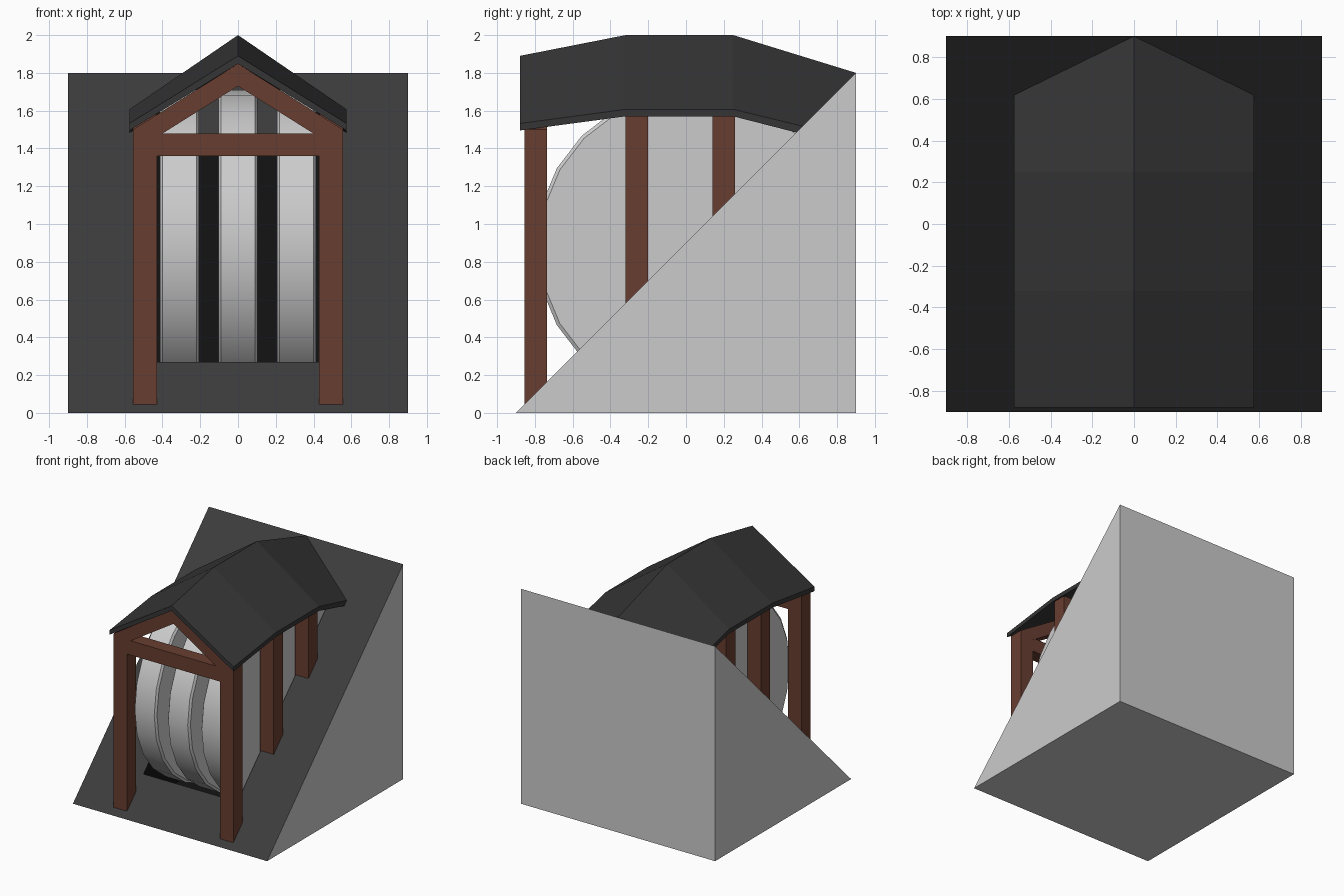
import bpy, bmesh, math

if "Cube" in bpy.data.objects:
    bpy.data.objects.remove(bpy.data.objects["Cube"])


def mat(name, rgb):
    m = bpy.data.materials.new(name)
    m.diffuse_color = (*rgb, 1)
    m.use_nodes = True
    m.node_tree.nodes["Principled BSDF"].inputs["Base Color"].default_value = m.diffuse_color
    return m


TILE = mat("dark_tile", (0.045, 0.045, 0.045))
ROOF = mat("dark_roof", (0.036, 0.036, 0.036))
VOID = mat("black_recess", (0.007, 0.007, 0.007))
WOOD = mat("brown_wood", (0.14, 0.048, 0.03))
GREY = mat("plain_grey", (0.8, 0.8, 0.8))


def finish(name, bm, mats=(), recalc=True):
    if recalc:
        bmesh.ops.recalc_face_normals(bm, faces=bm.faces)
    me = bpy.data.meshes.new(name)
    bm.to_mesh(me)
    bm.free()
    for m in mats:
        me.materials.append(m)
    ob = bpy.data.objects.new(name, me)
    bpy.context.collection.objects.link(ob)
    return ob


def loft(name, rings, mats=()):
    """Skin closed rings of points and cap both ends."""
    bm = bmesh.new()
    vs = [[bm.verts.new(p) for p in r] for r in rings]
    n = len(vs[0])
    for a, b in zip(vs, vs[1:]):
        for i in range(n):
            j = (i + 1) % n
            bm.faces.new((a[i], a[j], b[j], b[i]))
    bm.faces.new(vs[0])
    bm.faces.new(vs[-1])
    return finish(name, bm, mats)


def box(name, x0, x1, y0, y1, z0, z1, mats=()):
    ring = [(x0, y0), (x1, y0), (x1, y1), (x0, y1)]
    return loft(name, [[(x, y, z) for x, y in ring] for z in (z0, z1)], mats)


# wedge base with a dark slope and a black recess for the wheels
bm = bmesh.new()


def pair(x, y, z):
    return [bm.verts.new((s * x, y, z)) for s in (-1, 1)]


def face(vs, slot):
    bm.faces.new(vs).material_index = slot


low, top, back = pair(0.9, -0.9, 0), pair(0.9, 0.9, 1.8), pair(0.9, 0.9, 0)
recess = [pair(0.435, y, z) for y, z in
          ((-0.63, 0.27), (-0.63, 0.03), (0.87, 0.03), (0.87, 1.48), (0.58, 1.48))]
rim_low, rim_top = recess[0], recess[-1]
face((low[0], low[1], rim_low[1], rim_low[0]), 1)
face((rim_top[0], rim_top[1], top[1], top[0]), 1)
face((low[0], rim_low[0], rim_top[0], top[0]), 1)
face((low[1], top[1], rim_top[1], rim_low[1]), 1)
face((back[1], back[0], top[0], top[1]), 0)
face((low[1], low[0], back[0], back[1]), 0)
for s in (0, 1):
    face((low[s], back[s], top[s]), 0)
    face([p[s] for p in recess], 2)
for a, b in zip(recess, recess[1:]):
    face((a[0], a[1], b[1], b[0]), 2)
finish("wedge_base", bm, (GREY, TILE, VOID))

# three bevelled wheels half sunk in the slope
for k in (-1, 0, 1):
    rings = []
    for dx, r in ((-0.103, 0.812), (-0.09, 0.83), (0.09, 0.83), (0.103, 0.812)):
        rings.append([(k * 0.31 + dx,
                       0.035 + r * math.cos(math.tau * i / 24),
                       0.88 + r * math.sin(math.tau * i / 24)) for i in range(24)])
    wheel = loft("wheel", rings)
    bpy.ops.object.select_all(action='DESELECT')
    wheel.select_set(True)
    bpy.context.view_layer.objects.active = wheel
    bpy.ops.object.shade_smooth_by_angle(angle=math.radians(30))

# posts in three pairs
for y, z0, z1 in ((-0.855, 0.04, 1.5), (-0.32, 0.55, 1.58), (0.14, 1.0, 1.58)):
    for s in (-1, 1):
        x0, x1 = sorted((s * 0.43, s * 0.555))
        box("post", x0, x1, y, y + 0.12, z0, z1, (WOOD,))

# front cross beam and gable rafters
box("cross_beam", -0.43, 0.43, -0.852, -0.738, 1.36, 1.48, (WOOD,))
gable = [(-0.555, 1.5), (0, 1.848), (0.555, 1.5), (0.43, 1.46), (0, 1.73), (-0.43, 1.46)]
loft("gable_rafters", [[(x, y, z) for x, z in gable] for y in (-0.855, -0.735)], (WOOD,))

# bent gable roof: ridge top, eave top, eave bottom, ridge bottom per section
W = 0.575
sections = [((y, rt), (y, et), (y, et - 0.037), (y, rt - 0.042)) for y, rt, et in
            ((-0.88, 1.89, 1.532), (-0.32, 2.0, 1.607), (0.25, 2.0, 1.607))]
sections.append(((0.9, 1.8), (0.62, 1.517), (0.59, 1.483), (0.86, 1.758)))
rings = []
for rt, et, eb, rb in sections:
    rings.append([(-W, *et), (0, *rt), (W, *et), (W, *eb), (0, *rb), (-W, *eb)])
loft("roof", rings, (ROOF,))
